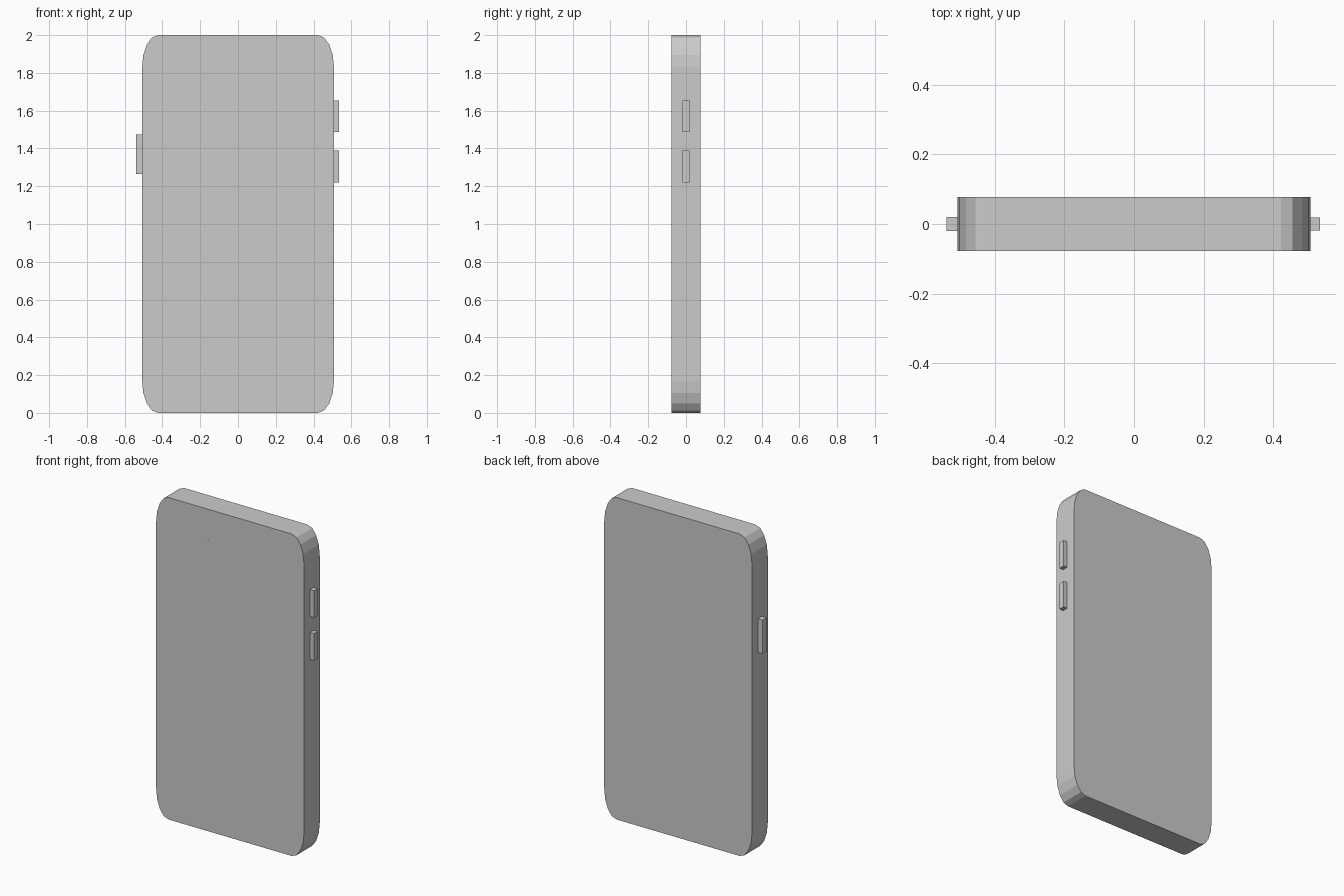
import bpy, bmesh, math

if "Cube" in bpy.data.objects:
    bpy.data.objects.remove(bpy.data.objects["Cube"])

HX, HY, HEIGHT = 0.508, 0.077, 2.0   # body half width, half depth, height
RX, RZ, SEGMENTS = 0.085, 0.17, 4    # elliptical corner radii and facets


def add_object(name, bm):
    bmesh.ops.recalc_face_normals(bm, faces=bm.faces)
    mesh = bpy.data.meshes.new(name)
    bm.to_mesh(mesh)
    bm.free()
    obj = bpy.data.objects.new(name, mesh)
    bpy.context.collection.objects.link(obj)
    return obj


def add_box(name, x0, x1, half_y, z0, z1):
    bm = bmesh.new()
    bmesh.ops.create_cube(bm, size=1)
    bmesh.ops.scale(bm, vec=(x1 - x0, 2 * half_y, z1 - z0), verts=bm.verts)
    bmesh.ops.translate(bm, vec=((x0 + x1) / 2, 0, (z0 + z1) / 2), verts=bm.verts)
    return add_object(name, bm)


# Body: rounded-rectangle outline extruded front to back
bm = bmesh.new()
outline = []
for quadrant, (sx, sz) in enumerate([(1, 1), (-1, 1), (-1, -1), (1, -1)]):
    for i in range(SEGMENTS + 1):
        a = math.pi / 2 * (quadrant + i / SEGMENTS)
        x = sx * (HX - RX) + RX * math.cos(a)
        z = HEIGHT / 2 + sz * (HEIGHT / 2 - RZ) + RZ * math.sin(a)
        outline.append(bm.verts.new((x, -HY, z)))
front = bm.faces.new(outline)
result = bmesh.ops.extrude_face_region(bm, geom=[front], use_keep_orig=True)
back = [g for g in result["geom"] if isinstance(g, bmesh.types.BMVert)]
bmesh.ops.translate(bm, vec=(0, 2 * HY, 0), verts=back)
add_object("body", bm)

# Side buttons: two on the right, one on the left
add_box("upper_right_button", HX, 0.535, 0.018, 1.487, 1.655)
add_box("lower_right_button", HX, 0.535, 0.018, 1.22, 1.388)
add_box("left_button", -0.539, -HX, 0.02, 1.265, 1.475)

# Tiny sensor dots, almost flush with the front
for name, x in (("left_sensor", -0.153), ("right_sensor", 0.183)):
    bpy.ops.mesh.primitive_cylinder_add(
        vertices=8, radius=0.005, depth=0.004,
        location=(x, -HY + 0.001, 1.81), rotation=(math.pi / 2, 0, 0))
    bpy.context.object.name = name
